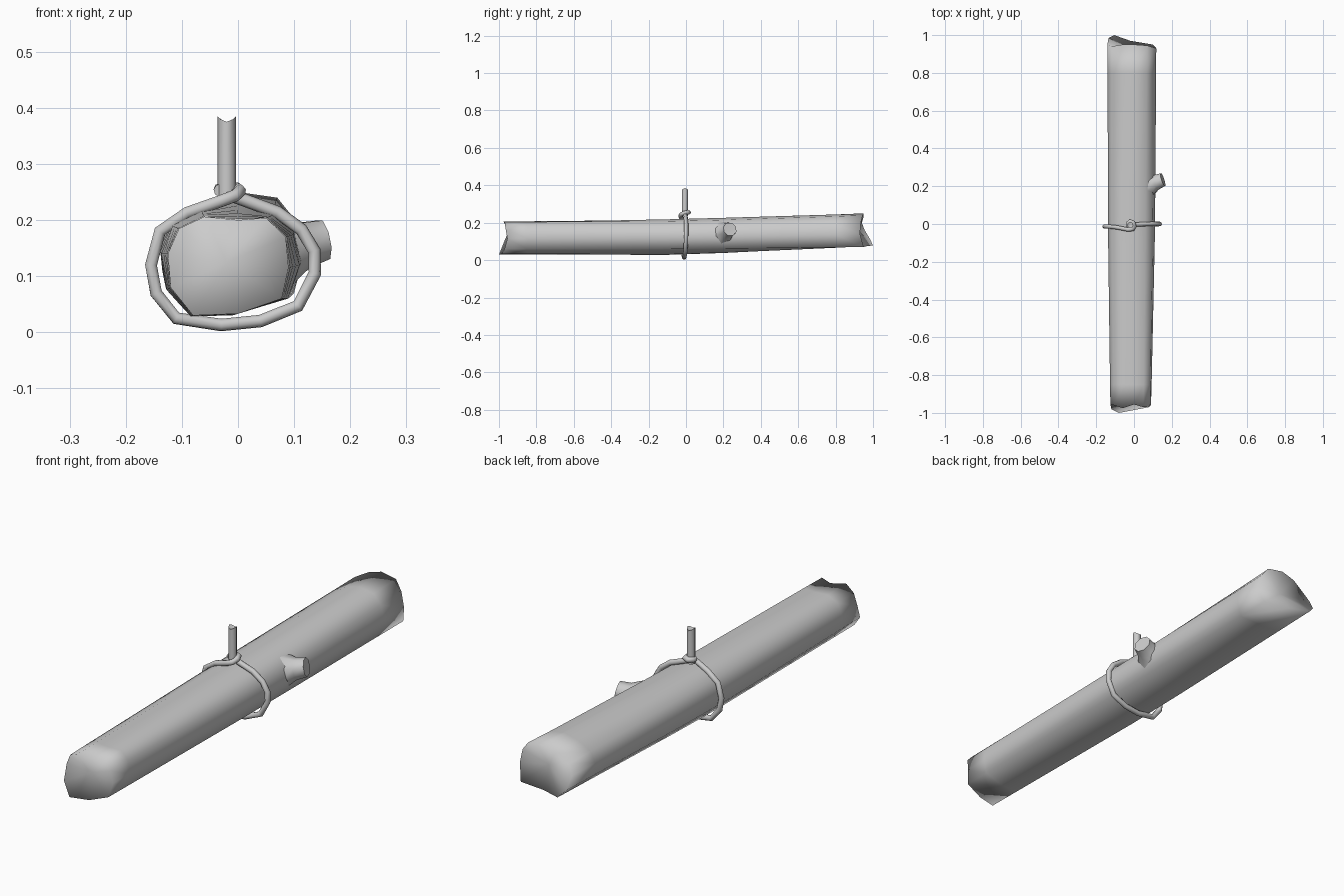
import bpy, bmesh, math
from mathutils import Vector

cube = bpy.data.objects.get("Cube")
if cube:
    bpy.data.objects.remove(cube, do_unlink=True)

gray = bpy.data.materials.new("plain gray")
gray.use_nodes = True
colour = (0.6, 0.6, 0.6, 1)
gray.diffuse_color = colour
gray.node_tree.nodes["Principled BSDF"].inputs["Base Color"].default_value = colour


def finish(bm, name, angle=180):
    """Turn a bmesh into a smooth shaded object."""
    bmesh.ops.recalc_face_normals(bm, faces=bm.faces)
    mesh = bpy.data.meshes.new(name)
    bm.to_mesh(mesh)
    bm.free()
    mesh.materials.append(gray)
    obj = bpy.data.objects.new(name, mesh)
    bpy.context.collection.objects.link(obj)
    bpy.ops.object.select_all(action="DESELECT")
    obj.select_set(True)
    bpy.context.view_layer.objects.active = obj
    bpy.ops.object.shade_smooth_by_angle(angle=math.radians(angle))
    return obj


def loft(bm, rings, start=None, end=None):
    """Skin closed rings; a start or end point closes that side as a fan."""
    loops = [[bm.verts.new(p) for p in ring] for ring in rings]
    n = len(loops[0])
    for a, b in zip(loops, loops[1:]):
        for i in range(n):
            j = (i + 1) % n
            bm.faces.new((a[i], a[j], b[j], b[i]))
    for loop, tip in ((loops[0], start), (loops[-1], end)):
        if tip is not None:
            centre = bm.verts.new(tip)
            for i in range(n):
                bm.faces.new((loop[i], loop[(i + 1) % n], centre))


def tube(name, path, radius, sides=8):
    """Round tube swept along a list of points."""
    pts = [Vector(p) for p in path]
    rings, side = [], None
    for i, p in enumerate(pts):
        d = (pts[min(i + 1, len(pts) - 1)] - pts[max(i - 1, 0)]).normalized()
        if side is None:
            side = d.orthogonal()
        side = (side - d * side.dot(d)).normalized()
        up = d.cross(side)
        rings.append([p + radius * (side * math.cos(a) + up * math.sin(a))
                      for a in (math.tau * k / sides for k in range(sides))])
    bm = bmesh.new()
    loft(bm, rings, pts[0], pts[-1])
    return finish(bm, name, 60)


# Log: three cross-sections (x, z), running from the left side over the top
front = [(-.125, .14), (-.105, .185), (-.06, .206), (0, .2), (.05, .204), (.085, .17),
         (.09, .115), (.078, .06), (0, .033), (-.08, .03), (-.12, .08)]
middle = [(-.138, .14), (-.118, .19), (-.065, .215), (0, .22), (.06, .208), (.1, .175),
          (.112, .12), (.09, .06), (-.01, .03), (-.085, .028), (-.128, .075)]
back = [(-.14, .16), (-.118, .2), (-.06, .232), (0, .25), (.07, .24), (.102, .2),
        (.118, .14), (.1, .07), (-.02, .075), (-.105, .078), (-.135, .11)]
# Uneven lips of the two broken ends
front_lip = [-.955, -.96, -.975, -.955, -.97, -.965, -.955, -.97, -.985, -1, -.98]
back_lip = [.955, .94, .95, .95, .945, .935, .93, .95, .97, 1, .985]


def section(y):
    a, b, t = (middle, front, -y) if y < 0 else (middle, back, y)
    return [(p[0] + (q[0] - p[0]) * t, y, p[1] + (q[1] - p[1]) * t) for p, q in zip(a, b)]


rings = [[(x, y, z) for (x, z), y in zip(front, front_lip)]]
rings += [section(y) for y in (-.85, -.65, -.4, -.1, .2, .5, .8)]
rings += [[(x, y, z) for (x, z), y in zip(back, back_lip)]]
bm = bmesh.new()
loft(bm, rings, (-.02, -.935, .125), (-.01, .92, .16))
finish(bm, "log")

# Broken branch stub on the log's left
bm = bmesh.new()
axis = Vector((.9, .3, .2)).normalized()
u = axis.cross(Vector((0, 0, 1))).normalized()
v = u.cross(axis)
stub = []
for centre, r in (((.075, .205, .145), .068), ((.115, .22, .155), .044), ((.153, .235, .165), .038)):
    stub.append([Vector(centre) + r * (u * math.cos(a) + v * math.sin(a))
                 for a in (math.tau * (k + .5) / 8 for k in range(8))])
loft(bm, stub, None, (.151, .235, .165))
finish(bm, "branch_stub", 50)

# Rope loop round the log, ending in a wrap about the upright
loop = [(-.022, -.005, .248), (.01, -.003, .236), (.07, 0, .214), (.113, .001, .183),
        (.136, .001, .145), (.137, 0, .105), (.107, -.003, .047), (.04, -.007, .02),
        (-.03, -.01, .013), (-.11, -.012, .025), (-.146, -.013, .07), (-.155, -.013, .12),
        (-.139, -.013, .18), (-.09, -.018, .213), (-.03, -.03, .234), (-.006, -.027, .243),
        (.003, -.012, .252), (-.003, .008, .256), (-.02, .015, .255), (-.033, .004, .254),
        (-.032, -.012, .253)]
tube("rope_loop", loop, .0115)

# Upright rope end with a notched tip
bm = bmesh.new()
rope = []
for z in (.235, .3, .38):
    rope.append([(-.02 + .0165 * math.cos(a), -.006 + .0165 * math.sin(a),
                  z + (.005 * math.cos(2 * a) if z > .35 else 0))
                 for a in (math.tau * k / 8 for k in range(8))])
loft(bm, rope, (-.02, -.006, .235), (-.02, -.006, .37))
finish(bm, "rope_upright", 60)
